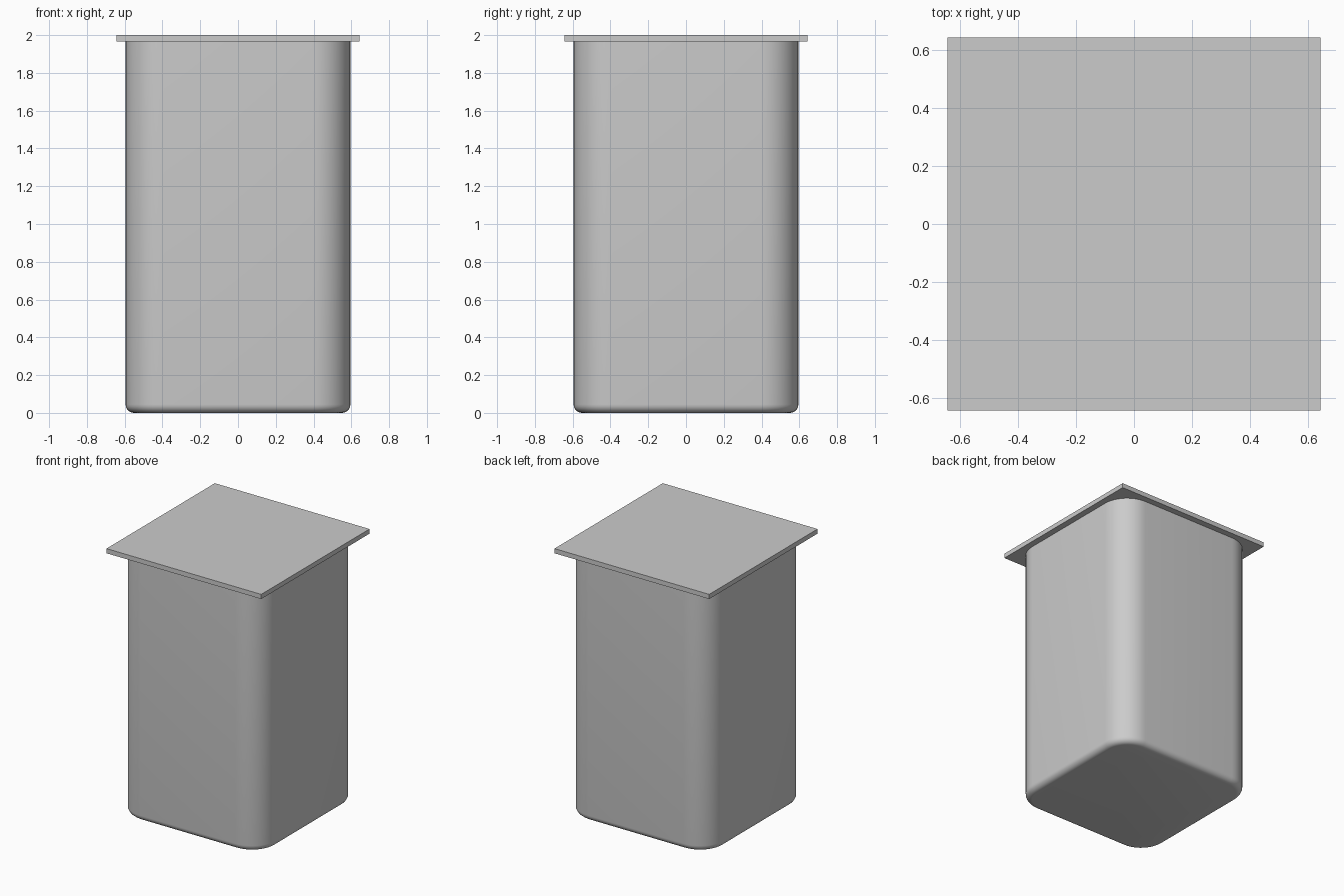
import bpy, bmesh
from mathutils import Matrix

if "Cube" in bpy.data.objects:
    bpy.data.objects.remove(bpy.data.objects["Cube"])

LID_Z = 1.965


def box(name, width, z0, z1):
    """Square box bmesh between two heights."""
    bm = bmesh.new()
    bmesh.ops.create_cube(bm, size=1.0, matrix=Matrix.Translation((0, 0, (z0 + z1) / 2))
                          @ Matrix.Diagonal((width, width, z1 - z0, 1)))
    mesh = bpy.data.meshes.new(name)
    obj = bpy.data.objects.new(name, mesh)
    bpy.context.collection.objects.link(obj)
    return bm, obj


def finish(bm, obj):
    bmesh.ops.recalc_face_normals(bm, faces=bm.faces)
    bm.to_mesh(obj.data)
    bm.free()


# Container body: rounded vertical corners, then a small rounded bottom rim
bm, body = box("container_body", 1.19, 0, LID_Z)
upright = [e for e in bm.edges if abs(e.verts[0].co.z - e.verts[1].co.z) > 1]
bmesh.ops.bevel(bm, geom=upright, offset=0.2, segments=12, profile=0.5, affect='EDGES')
rim = [e for e in bm.edges if all(v.co.z < 1e-4 for v in e.verts)]
bmesh.ops.bevel(bm, geom=rim, offset=0.045, segments=6, profile=0.5, affect='EDGES')
finish(bm, body)
bpy.context.view_layer.objects.active = body
body.select_set(True)
bpy.ops.object.shade_smooth_by_angle()

# Flat square lid
bm, lid = box("lid", 1.285, LID_Z, 2.0)
finish(bm, lid)
